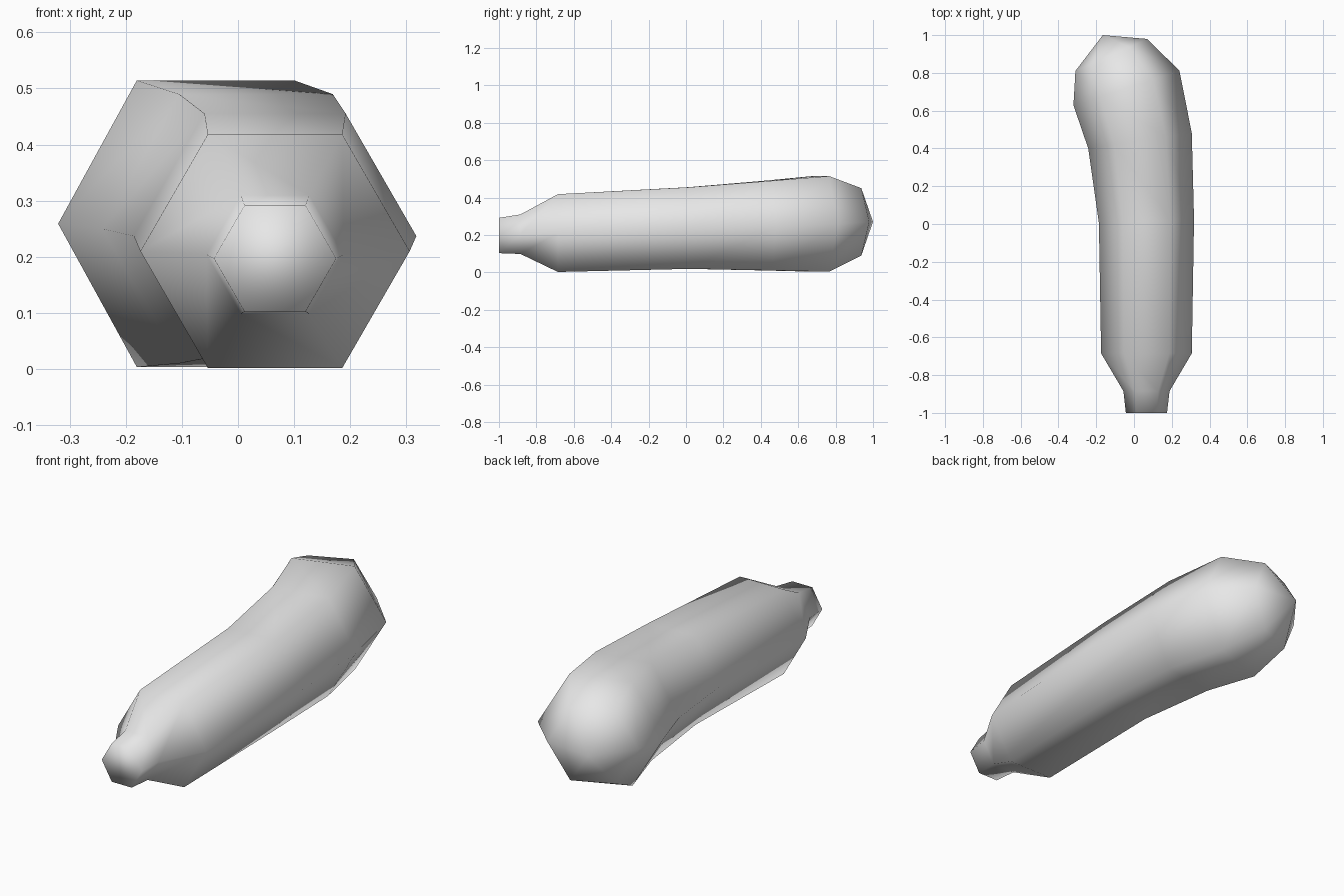
import bpy
import bmesh
import math
from mathutils import Vector

cube = bpy.data.objects.get("Cube")
if cube:
    bpy.data.objects.remove(cube, do_unlink=True)

SIDES = 6

# Plain grey skin
skin = bpy.data.materials.new("plain_grey")
skin.use_nodes = True
grey = (0.8, 0.8, 0.8, 1.0)
skin.diffuse_color = grey
skin.node_tree.nodes["Principled BSDF"].inputs["Base Color"].default_value = grey

# Cross-sections from stalk to rounded end: centre, radius, turn in degrees
sections = [
    ((0.066, -1.0, 0.197), 0.109, 0),
    ((0.066, -0.885, 0.204), 0.122, 0),
    ((0.066, -0.685, 0.21), 0.24, 0),
    ((0.066, 0.015, 0.237), 0.252, 2),
    ((0.032, 0.44, 0.25), 0.277, 8.5),
    ((-0.04, 0.72, 0.259), 0.295, 18),
    ((-0.12, 0.895, 0.27), 0.208, 24),
]
tip_point = (-0.165, 1.0, 0.27)


def add_ring(bm, centre, radius, turn):
    """Six-sided ring, upright, turned about the vertical axis."""
    across = Vector((math.cos(math.radians(turn)), math.sin(math.radians(turn)), 0))
    up = Vector((0, 0, 1))
    ring = []
    for i in range(SIDES):
        a = math.tau * i / SIDES
        offset = across * math.cos(a) + up * math.sin(a)
        ring.append(bm.verts.new(Vector(centre) + offset * radius))
    return ring


bm = bmesh.new()
rings = [add_ring(bm, *section) for section in sections]

# Skin between neighbouring rings
for near, far in zip(rings, rings[1:]):
    for i in range(SIDES):
        j = (i + 1) % SIDES
        bm.faces.new((near[i], near[j], far[j], far[i]))

# Flat stalk end and pointed dome at the back
bm.faces.new(rings[0])
tip = bm.verts.new(tip_point)
for i in range(SIDES):
    bm.faces.new((rings[-1][i], rings[-1][(i + 1) % SIDES], tip))

bmesh.ops.recalc_face_normals(bm, faces=bm.faces)
for face in bm.faces:
    face.smooth = True

mesh = bpy.data.meshes.new("vegetable_body")
bm.to_mesh(mesh)
bm.free()
mesh.materials.append(skin)
body = bpy.data.objects.new("vegetable_body", mesh)
bpy.context.collection.objects.link(body)
